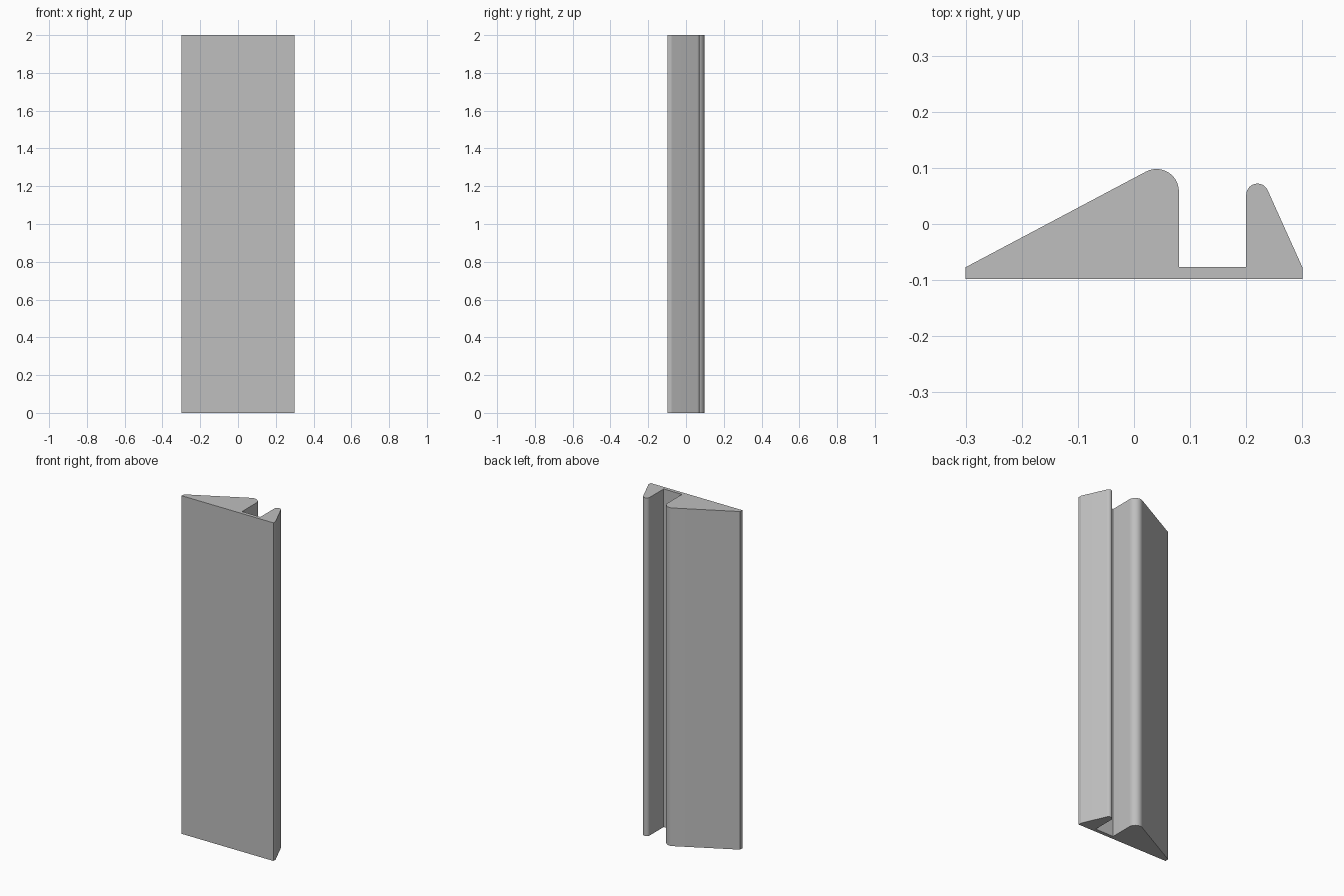
import bpy
import bmesh
from math import radians, cos, sin

cube = bpy.data.objects.get("Cube")
if cube:
    bpy.data.objects.remove(cube, do_unlink=True)

HEIGHT = 2.0
BASE, FLOOR = -0.098, -0.077


def arc(cx, cy, r, start, end, steps):
    """Points along a rounded crest, angles in degrees."""
    angles = [radians(start + (end - start) * i / steps) for i in range(steps + 1)]
    return [(cx + r * cos(a), cy + r * sin(a)) for a in angles]


# Cross-section: base plate, small lip, open channel, large wedge
profile = [(-0.3, BASE), (0.3, BASE), (0.3, FLOOR)]
profile += arc(0.22, 0.052, 0.02, 24, 180, 14)
profile += [(0.2, FLOOR), (0.08, FLOOR)]
profile += arc(0.04, 0.058, 0.04, 0, 118, 14)
profile += [(-0.3, FLOOR)]

# Extrude the cross-section upward
bm = bmesh.new()
face = bm.faces.new([bm.verts.new((x, y, 0)) for x, y in profile])
result = bmesh.ops.extrude_face_region(bm, geom=[face], use_keep_orig=True)
top = [v for v in result["geom"] if isinstance(v, bmesh.types.BMVert)]
bmesh.ops.translate(bm, verts=top, vec=(0, 0, HEIGHT))
bmesh.ops.recalc_face_normals(bm, faces=bm.faces[:])
mesh = bpy.data.meshes.new("channel_profile")
bm.to_mesh(mesh)
bm.free()

strip = bpy.data.objects.new("channel_profile", mesh)
bpy.context.collection.objects.link(strip)

# Plain grey material
grey = bpy.data.materials.new("plain_grey")
grey.use_nodes = True
color = (0.52, 0.52, 0.52, 1)
grey.diffuse_color = color
grey.node_tree.nodes["Principled BSDF"].inputs["Base Color"].default_value = color
mesh.materials.append(grey)

# Smooth crests, sharp corners
bpy.ops.object.select_all(action="DESELECT")
strip.select_set(True)
bpy.context.view_layer.objects.active = strip
bpy.ops.object.shade_smooth_by_angle(angle=radians(20))
